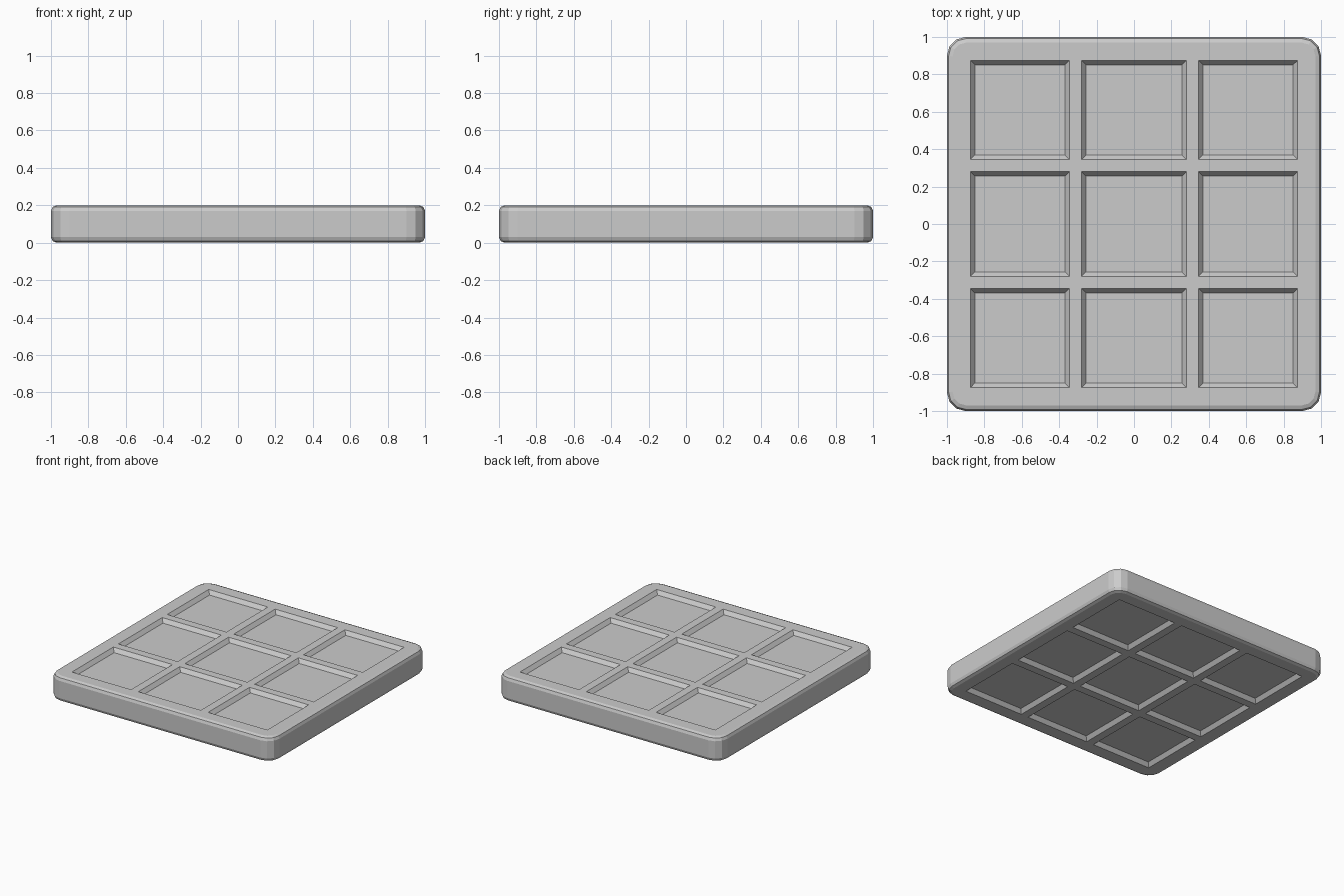
import bpy, bmesh
from mathutils import Vector

if "Cube" in bpy.data.objects:
    bpy.data.objects.remove(bpy.data.objects["Cube"])

H = 0.2            # slab thickness
CUTS = (-0.875, -0.345, -0.28, 0.28, 0.345, 0.875)

bm = bmesh.new()
bmesh.ops.create_cube(bm, size=2)
bmesh.ops.scale(bm, vec=(1, 1, H / 2), verts=bm.verts)
bmesh.ops.translate(bm, vec=(0, 0, H / 2), verts=bm.verts)

# Grid lines that outline the 3 x 3 panels
for axis in (Vector((1, 0, 0)), Vector((0, 1, 0))):
    for c in CUTS:
        bmesh.ops.bisect_plane(bm, geom=bm.verts[:] + bm.edges[:] + bm.faces[:],
                               plane_co=axis * c, plane_no=axis, dist=1e-5)

# Rounded vertical corners
corners = [e for e in bm.edges
           if all(abs(abs(v.co.x) - 1) < 1e-4 and abs(abs(v.co.y) - 1) < 1e-4 for v in e.verts)]
bmesh.ops.bevel(bm, geom=corners, offset=0.1, offset_type='OFFSET', segments=3,
                profile=0.5, affect='EDGES', clamp_overlap=False)

# Softened top and bottom rims
bm.normal_update()
rims = [e for e in bm.edges if len(e.link_faces) == 2
        and sorted(round(abs(f.normal.z)) for f in e.link_faces) == [0, 1]]
bmesh.ops.bevel(bm, geom=rims, offset=0.03, offset_type='OFFSET', segments=2,
                profile=0.5, affect='EDGES', clamp_overlap=False)

# Shallow pockets with sloped walls on both sides
bm.normal_update()


def in_panel(v):
    return any(a < v < b for a, b in zip(CUTS[::2], CUTS[1::2]))


panels = []
for f in bm.faces:
    c = f.calc_center_median()
    if abs(f.normal.z) > 0.99 and in_panel(c.x) and in_panel(c.y):
        panels.append(f)
bmesh.ops.inset_individual(bm, faces=panels, thickness=0.024, depth=-0.03,
                           use_even_offset=True)
bmesh.ops.recalc_face_normals(bm, faces=bm.faces)

mesh = bpy.data.meshes.new("panelled_slab")
bm.to_mesh(mesh)
bm.free()
slab = bpy.data.objects.new("panelled_slab", mesh)
bpy.context.collection.objects.link(slab)
